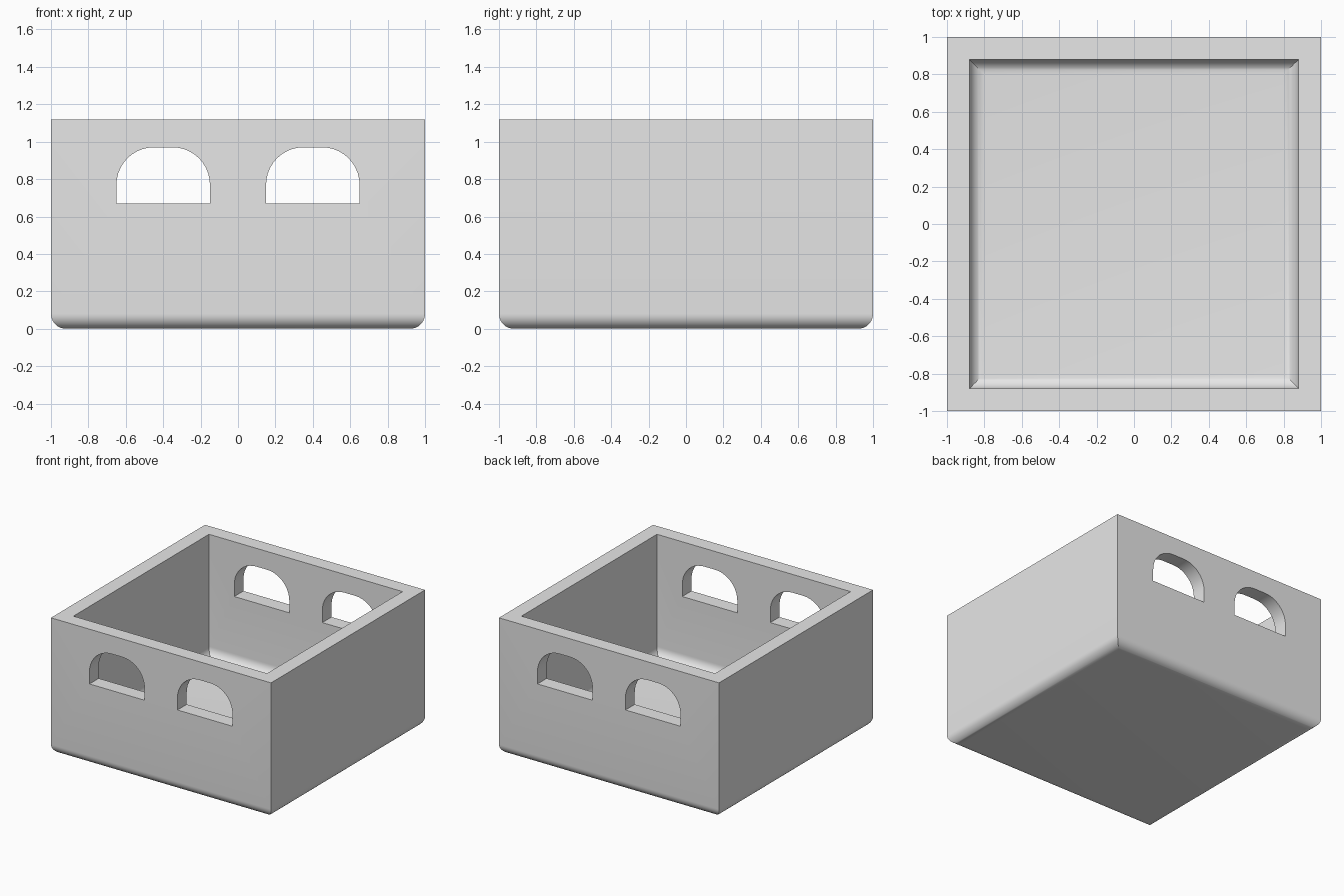
import bpy, bmesh, math

cube = bpy.data.objects.get("Cube")
if cube:
    bpy.data.objects.remove(cube)

HALF, HEIGHT, WALL, FILLET, STEPS = 1.0, 1.12, 0.12, 0.08, 10

grey = bpy.data.materials.new("plain_grey")
grey.use_nodes = True
grey.diffuse_color = (0.8, 0.8, 0.8, 1)
grey.node_tree.nodes["Principled BSDF"].inputs["Base Color"].default_value = (0.8, 0.8, 0.8, 1)


def make_object(name, bm):
    bmesh.ops.recalc_face_normals(bm, faces=bm.faces)
    mesh = bpy.data.meshes.new(name)
    bm.to_mesh(mesh)
    bm.free()
    mesh.materials.append(grey)
    obj = bpy.data.objects.new(name, mesh)
    bpy.context.collection.objects.link(obj)
    return obj


def arc(cx, cz, radius, start, end):
    angles = [math.radians(start + (end - start) * i / STEPS) for i in range(STEPS + 1)]
    return [(cx + radius * math.cos(a), cz + radius * math.sin(a)) for a in angles]


# Box: square rings follow the wall profile, giving mitred fillets outside and inside
inner = HALF - WALL
profile = arc(HALF - FILLET, FILLET, FILLET, -90, 0)
profile += [(HALF, HEIGHT), (inner, HEIGHT)]
profile += arc(inner - FILLET, WALL + FILLET, FILLET, 0, -90)
bm = bmesh.new()
rings = [[bm.verts.new((sx * r, sy * r, z)) for sx, sy in ((-1, -1), (1, -1), (1, 1), (-1, 1))]
         for r, z in profile]
for low, high in zip(rings, rings[1:]):
    for i in range(4):
        j = (i + 1) % 4
        bm.faces.new((low[i], low[j], high[j], high[i]))
bm.faces.new(rings[0])
bm.faces.new(rings[-1])
box = make_object("storage_box", bm)

# Handle holes: rounded-top cutters running through the front and back walls
for side, cx in (("left", 0.4), ("right", -0.4)):
    outline = [(cx - 0.25, 0.67), (cx + 0.25, 0.67)]
    outline += arc(cx + 0.05, 0.77, 0.2, 0, 90) + arc(cx - 0.05, 0.77, 0.2, 90, 180)
    bm = bmesh.new()
    face = bm.faces.new([bm.verts.new((x, -1.2, z)) for x, z in outline])
    side_geom = bmesh.ops.extrude_face_region(bm, geom=[face])["geom"]
    moved = [v for v in side_geom if isinstance(v, bmesh.types.BMVert)]
    bmesh.ops.translate(bm, verts=moved, vec=(0, 2.4, 0))
    cutter = make_object(side + "_handle_cutter", bm)
    cutter.hide_render = True
    cutter.hide_set(True)
    cut = box.modifiers.new(side + "_handle_holes", "BOOLEAN")
    cut.operation = "DIFFERENCE"
    cut.solver = "EXACT"
    cut.object = cutter

# Apply the cuts, remove the cutters and shade the fillets smooth
bpy.ops.object.select_all(action="DESELECT")
bpy.context.view_layer.objects.active = box
box.select_set(True)
for cut in list(box.modifiers):
    cutter = cut.object
    bpy.ops.object.modifier_apply(modifier=cut.name)
    bpy.data.objects.remove(cutter)
bpy.ops.object.shade_smooth_by_angle(angle=math.radians(30))
